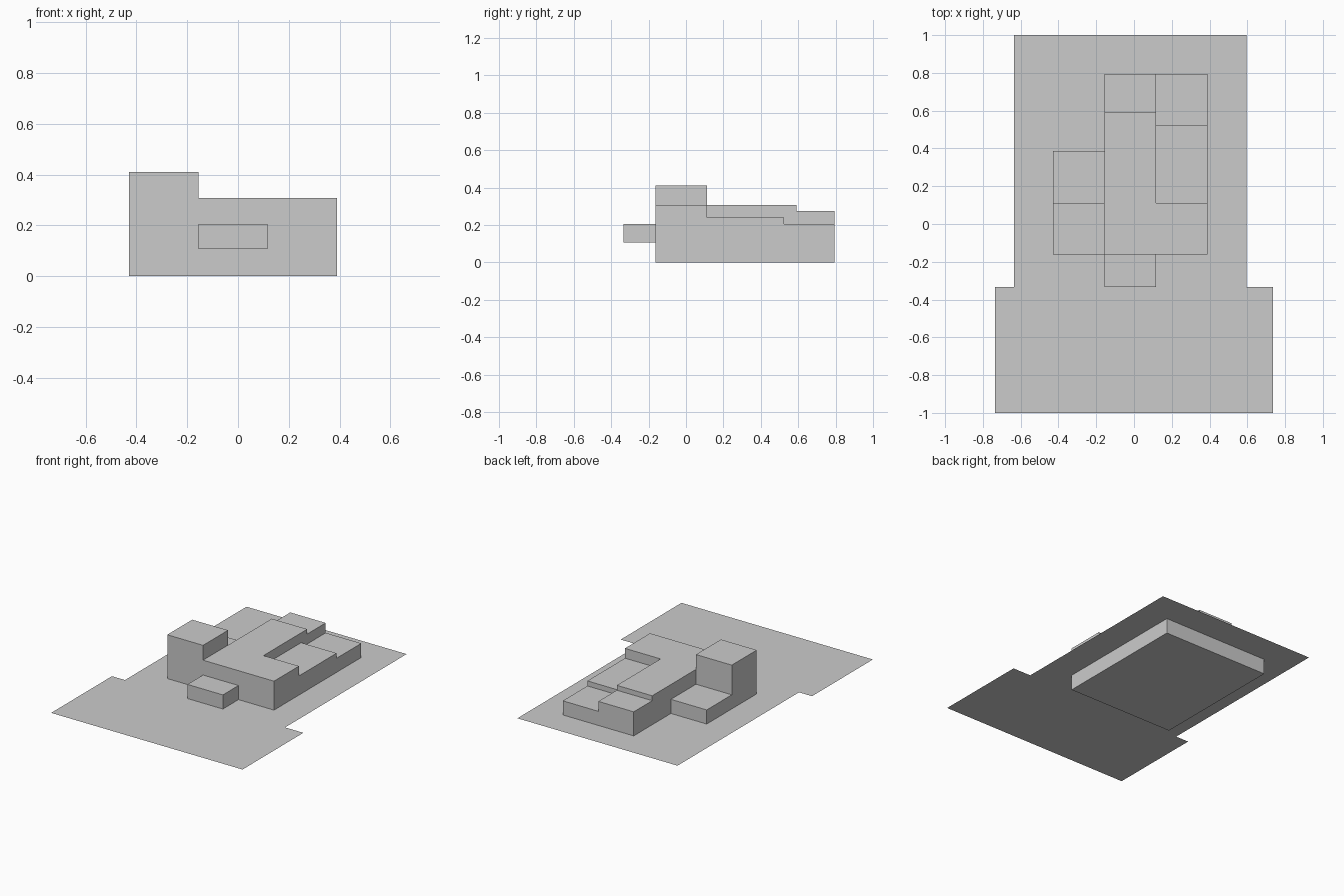
import bpy
import bmesh

if "Cube" in bpy.data.objects:
    bpy.data.objects.remove(bpy.data.objects["Cube"])

GROUND = 0.107  # level of the thin site sheet

grey = bpy.data.materials.new("light grey")
grey.diffuse_color = (0.6, 0.6, 0.6, 1)
grey.use_nodes = True
grey.node_tree.nodes["Principled BSDF"].inputs["Base Color"].default_value = grey.diffuse_color


def rect(x0, x1, y0, y1):
    return [(x0, y0), (x1, y0), (x1, y1), (x0, y1)]


def prism(name, outline, z0, z1, bottom=False, top=True):
    """Upright block over a counter-clockwise outline, with optional caps."""
    bm = bmesh.new()
    low = [bm.verts.new((x, y, z0)) for x, y in outline]
    high = [bm.verts.new((x, y, z1)) for x, y in outline]
    n = len(outline)
    for i in range(n):
        j = (i + 1) % n
        bm.faces.new((low[i], low[j], high[j], high[i]))
    if bottom:
        bm.faces.new(low[::-1])
    if top:
        bm.faces.new(high)
    return finish(name, bm)


def finish(name, bm):
    mesh = bpy.data.meshes.new(name)
    bm.to_mesh(mesh)
    bm.free()
    mesh.materials.append(grey)
    obj = bpy.data.objects.new(name, mesh)
    bpy.context.collection.objects.link(obj)
    return obj


# Site sheet: a flat T-shaped plot without thickness
bm = bmesh.new()
plot = [(-0.735, -1), (0.735, -1), (0.735, -0.333), (0.595, -0.333),
        (0.595, 1), (-0.635, 1), (-0.635, -0.333), (-0.735, -0.333)]
bm.faces.new([bm.verts.new((x, y, GROUND)) for x, y in plot])
finish("site_sheet", bm)

# Shared grid lines of the building plan
X0, X1, X2, X3 = -0.43, -0.155, 0.117, 0.39
FRONT, MID, BACK = -0.162, 0.112, 0.795

# Basement below the sheet
prism("basement", rect(X0, X3, FRONT, BACK), 0, GROUND, bottom=True, top=False)

# Main L-shaped hall
hall = [(X1, FRONT), (X3, FRONT), (X3, MID), (X2, MID), (X2, 0.592), (X1, 0.592)]
prism("main_hall", hall, GROUND, 0.308)

# Rectangular volumes around the hall
for name, plan, height in [
    ("tower", (X0, X1, FRONT, MID), 0.411),
    ("left_annex", (X0, X1, MID, 0.387), 0.205),
    ("entrance_porch", (X1, X2, -0.333, FRONT), 0.205),
    ("hall_rear", (X1, X2, 0.592, BACK), 0.274),
    ("right_wing", (X2, X3, MID, 0.525), 0.24),
    ("right_wing_rear", (X2, X3, 0.525, BACK), 0.205),
]:
    prism(name, rect(*plan), GROUND, height)
